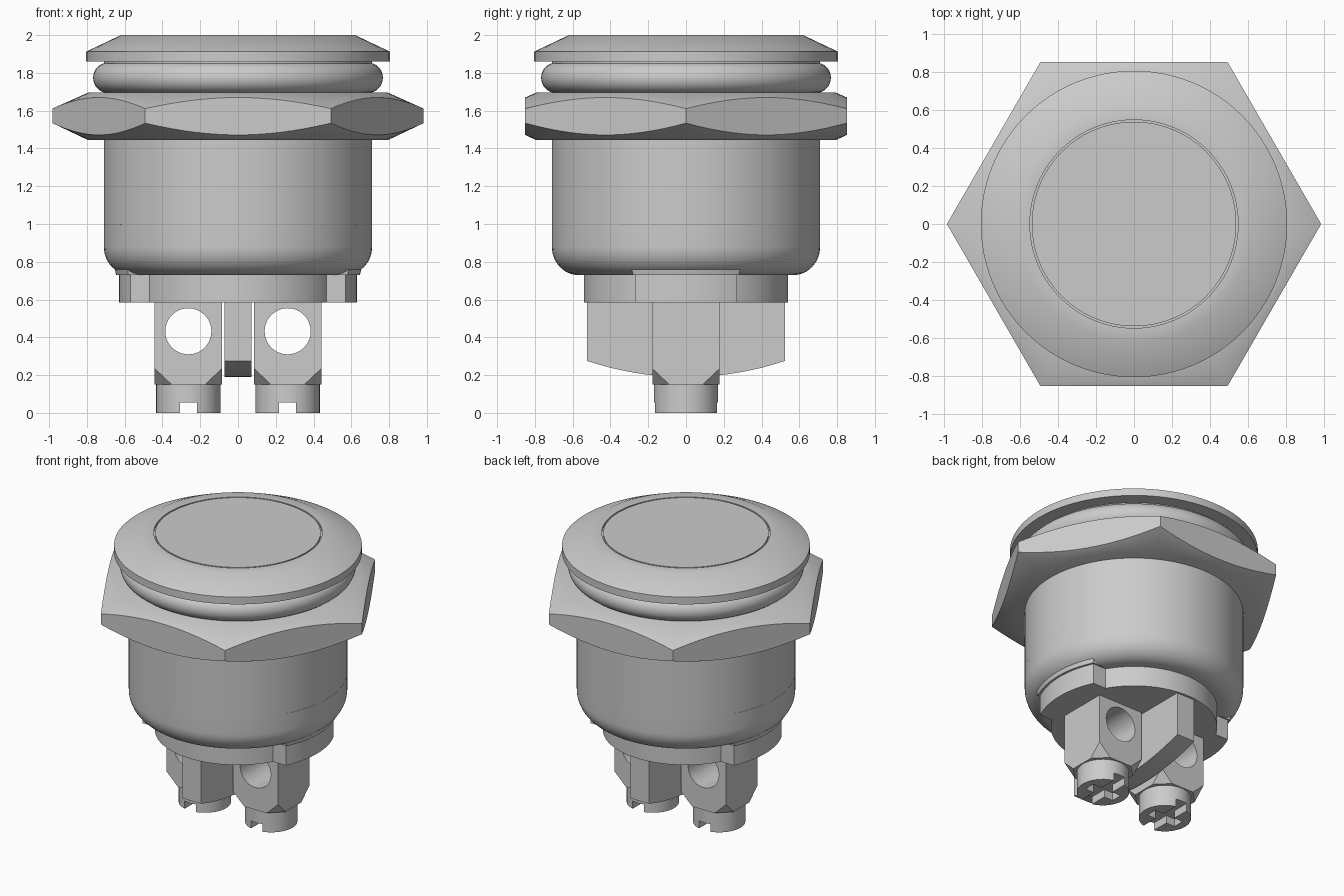
import bpy, bmesh
from math import sin, cos, pi, asin, sqrt, radians

if "Cube" in bpy.data.objects:
    bpy.data.objects.remove(bpy.data.objects["Cube"])

grey = bpy.data.materials.new("plain_grey")
GREY = (0.6, 0.6, 0.6, 1)
grey.use_nodes = True
grey.diffuse_color = GREY
grey.node_tree.nodes["Principled BSDF"].inputs["Base Color"].default_value = GREY


def finish(name, bm):
    bmesh.ops.remove_doubles(bm, verts=bm.verts, dist=1e-5)
    bmesh.ops.recalc_face_normals(bm, faces=bm.faces)
    mesh = bpy.data.meshes.new(name)
    bm.to_mesh(mesh)
    bm.free()
    mesh.materials.append(grey)
    ob = bpy.data.objects.new(name, mesh)
    bpy.context.collection.objects.link(ob)
    return ob


def loft(name, rows):
    """Join matching 3D outlines into a closed solid."""
    bm = bmesh.new()
    rings = [[bm.verts.new(p) for p in row] for row in rows]
    n = len(rings[0])
    for a, b in zip(rings, rings[1:]):
        for i in range(n):
            j = (i + 1) % n
            bm.faces.new((a[i], a[j], b[j], b[i]))
    bm.faces.new(rings[0])
    bm.faces.new(rings[-1])
    return finish(name, bm)


def circle(r, z, n=96, cx=0):
    return [(cx + r * cos(2 * pi * i / n), r * sin(2 * pi * i / n), z) for i in range(n)]


def lathe(name, profile, n=96, cx=0):
    return loft(name, [circle(r, z, n, cx) for r, z in profile])


def box(name, x0, x1, y, z0, z1):
    return loft(name, [[(x0, -y, z), (x1, -y, z), (x1, y, z), (x0, y, z)] for z in (z0, z1)])


def boolean(ob, tool, operation="DIFFERENCE"):
    mod = ob.modifiers.new("cut", "BOOLEAN")
    mod.object, mod.operation, mod.solver = tool, operation, "EXACT"
    bpy.context.view_layer.objects.active = ob
    bpy.ops.object.modifier_apply(modifier=mod.name)
    bpy.data.objects.remove(tool)


def sector(side, r, half_y, z, inner=0.4, n=16):
    """Outline of a round-fronted tab pointing along x."""
    a = asin(half_y / r)
    pts = [(r * cos(t), r * sin(t)) for t in (-a + 2 * a * i / n for i in range(n + 1))]
    pts += [(inner, half_y), (inner, -half_y)]
    return [(side * x, y, z) for x, y in pts]


# Bezel with the thin groove round the push face
lathe("bezel", [(0.6, 1.86), (0.805, 1.86), (0.805, 1.912), (0.62, 2.0),
                (0.547, 2.0), (0.547, 1.985), (0.3, 1.985)])
lathe("push_button", [(0.537, 1.975), (0.537, 2.0)])

# Sealing ring
ring = [(0.686 + 0.081 * cos(t), 1.774 + 0.081 * sin(t))
        for t in (-pi / 2 + pi * i / 16 for i in range(17))]
lathe("sealing_ring", ring)

# Hexagonal nut with chamfered corners
nut = loft("hex_nut", [circle(0.983, z, 6) for z in (1.4, 1.75)])
boolean(nut, lathe("nut_chamfer", [(0.795, 1.445), (0.985, 1.535), (1.03, 1.556),
                                   (1.03, 1.59), (0.985, 1.61), (0.795, 1.695)]), "INTERSECT")

# Barrel with a rounded lower edge
rounding = [(0.57 + 0.14 * cos(t), 0.88 - 0.15 * sin(t))
            for t in (pi / 2 * (1 - i / 12) for i in range(13))]
lathe("barrel", rounding + [(0.71, 1.0), (0.71, 1.87)])

# Base flange, with a tab and a sloping rib on each side
lathe("base_flange", [(0.54, 0.585), (0.54, 0.74)])
for side, label in ((1, "left"), (-1, "right")):
    loft(label + "_flange_tab", [sector(side, 0.63, 0.27, z) for z in (0.585, 0.73)])
    loft(label + "_rib", [sector(side, 0.645, 0.28, 0.73), sector(side, 0.711, 0.345, 1.0)])

# Divider plate with a curved lower edge
half, sag = 0.523, 0.085
R = (half ** 2 + sag ** 2) / (2 * sag)
arc = [(y, 0.19 + R - sqrt(R * R - y * y)) for y in (half * (i / 12 - 1) for i in range(25))]
outline = arc + [(half, 0.6), (-half, 0.6)]
loft("divider", [[(x, y, z) for y, z in outline] for x in (-0.072, 0.072)])

# Screw terminals
for side, label in ((1, "left"), (-1, "right")):
    cx, h, c = side * 0.263, 0.178, 0.09
    corners = [(1, 1), (-1, 1), (-1, -1), (1, -1)]
    top, mid, low = [], [], []
    for i, (sx, sy) in enumerate(corners):
        first, second = (cx + sx * h, sy * (h - c)), (cx + sx * (h - c), sy * h)
        if i % 2:
            first, second = second, first
        low += [(*first, 0.15), (*second, 0.15)]
        mid += [(cx + sx * h, sy * h, 0.235)] * 2
        top += [(cx + sx * h, sy * h, 0.6)] * 2
    bm = bmesh.new()
    for p in set(low + mid + top):
        bm.verts.new(p)
    bmesh.ops.convex_hull(bm, input=bm.verts)
    bmesh.ops.dissolve_limit(bm, angle_limit=radians(1), verts=bm.verts, edges=bm.edges)
    block = finish(label + "_terminal_block", bm)
    hole = loft("hole_cutter", [[(cx + 0.122 * cos(t), y, 0.432 + 0.122 * sin(t))
                                 for t in (2 * pi * i / 48 for i in range(48))]
                                for y in (-0.4, 0.4)])
    boolean(block, hole)

    screw = lathe(label + "_screw", [(0.17, 0), (0.17, 0.16)], 48, cx)
    boolean(screw, box("slot_cutter", cx - 0.045, cx + 0.045, 0.3, -0.1, 0.055))
    boolean(screw, box("cross_cutter", cx - 0.115, cx + 0.115, 0.04, -0.1, 0.055))

# Smooth the curved walls and keep the edges crisp
bpy.ops.object.select_all(action="DESELECT")
for ob in bpy.context.scene.objects:
    if ob.type == "MESH" and grey.name in ob.data.materials:
        ob.select_set(True)
        bpy.context.view_layer.objects.active = ob
bpy.ops.object.shade_smooth_by_angle()
